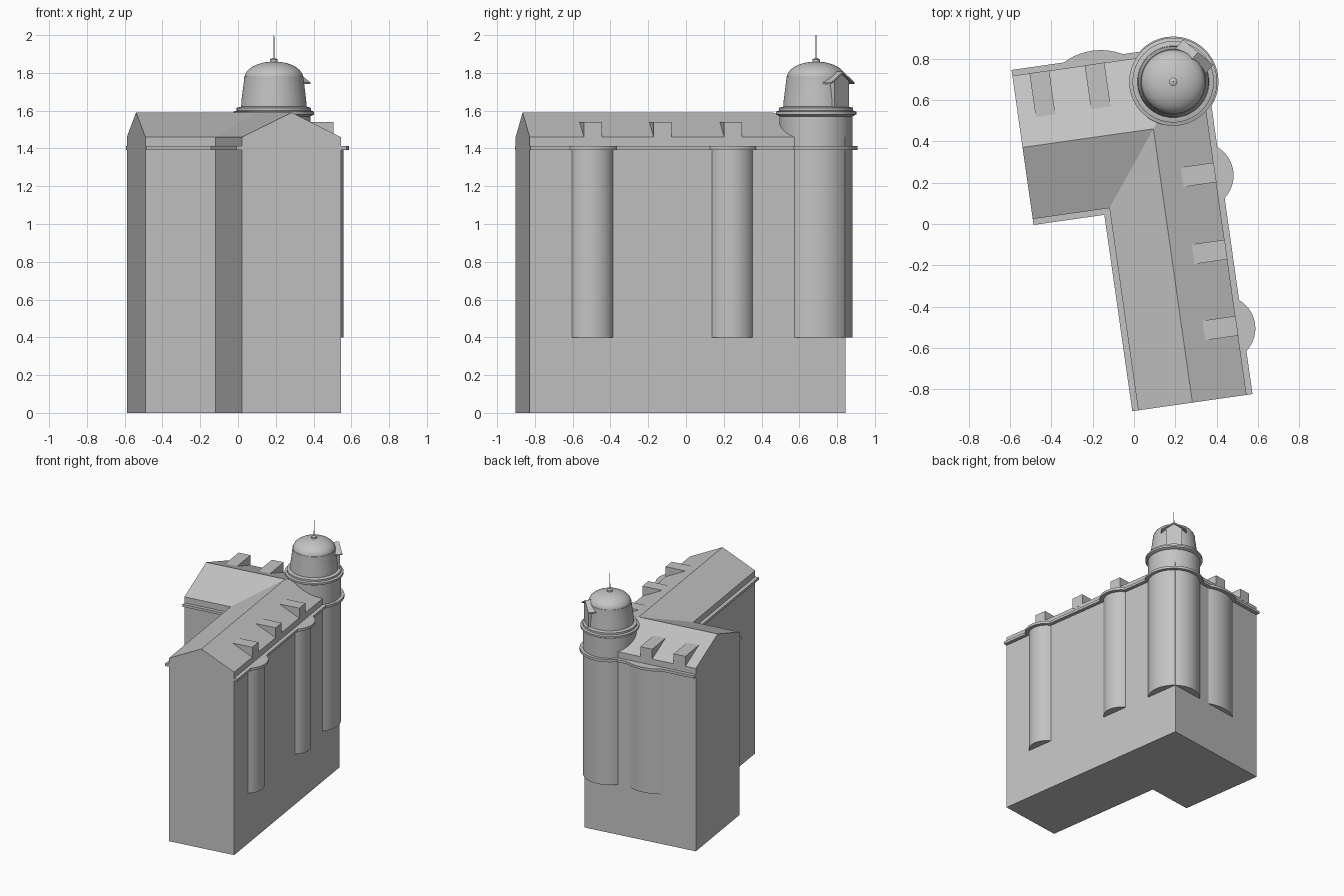
import bpy, bmesh, math
from mathutils import Vector, Matrix

cube = bpy.data.objects.get("Cube")
if cube:
    bpy.data.objects.remove(cube, do_unlink=True)

TURN = math.radians(8.1)          # whole building is turned on its plot
WEST, INNER, EAST = -0.482, -0.107, 0.423
FRONT, NOOK, BACK = -0.896, 0.093, 0.793
EAVE, RIDGE = 1.46, 1.59
LIP = 0.029                       # cornice overhang
DRUM_BASE, CORNICE_LOW, CORNICE_TOP = 0.4, 1.392, 1.412
RIDGE_U, RIDGE_V = (INNER + EAST) / 2, (NOOK + BACK) / 2
TOWER = (0.285, 0.655)

grey = bpy.data.materials.new("stone_grey")
grey.use_nodes = True
colour = (0.55, 0.55, 0.55, 1)
grey.diffuse_color = colour
grey.node_tree.nodes["Principled BSDF"].inputs["Base Color"].default_value = colour


def finish(name, bm, smooth=False):
    bmesh.ops.recalc_face_normals(bm, faces=bm.faces)
    mesh = bpy.data.meshes.new(name)
    bm.to_mesh(mesh)
    bm.free()
    mesh.materials.append(grey)
    ob = bpy.data.objects.new(name, mesh)
    bpy.context.collection.objects.link(ob)
    ob.rotation_euler.z = TURN
    if smooth:
        bpy.ops.object.select_all(action='DESELECT')
        ob.select_set(True)
        bpy.context.view_layer.objects.active = ob
        bpy.ops.object.shade_smooth_by_angle(angle=math.radians(30))
    return ob


def prism(name, outline, z0, z1):
    bm = bmesh.new()
    base = bm.faces.new([bm.verts.new((x, y, z0)) for x, y in outline])
    top = bmesh.ops.extrude_face_region(bm, geom=[base])["geom"]
    bmesh.ops.translate(bm, vec=(0, 0, z1 - z0),
                        verts=[v for v in top if isinstance(v, bmesh.types.BMVert)])
    return finish(name, bm)


def box(name, u0, u1, v0, v1, z0, z1):
    return prism(name, [(u0, v0), (u1, v0), (u1, v1), (u0, v1)], z0, z1)


def lathe(name, centre, profile, sides=48):
    """Turn a (radius, height) profile into a closed round solid."""
    bm = bmesh.new()
    rings = []
    for r, z in profile:
        rings.append([bm.verts.new((centre[0] + r * math.cos(math.tau * i / sides),
                                    centre[1] + r * math.sin(math.tau * i / sides), z))
                      for i in range(sides)])
    for low, high in zip(rings, rings[1:]):
        for i in range(sides):
            j = (i + 1) % sides
            bm.faces.new((low[i], low[j], high[j], high[i]))
    bm.faces.new(rings[0])
    bm.faces.new(rings[-1])
    return finish(name, bm, smooth=True)


def drum(name, centre, r, z0, z1):
    return lathe(name, centre, [(r, z0), (r, z1)], 64)


# L-shaped house with gabled wings and a hipped outer corner
plan = [(WEST, BACK), (WEST, NOOK), (INNER, NOOK),
        (INNER, FRONT), (EAST, FRONT), (EAST, BACK)]
bm = bmesh.new()
low = [bm.verts.new((u, v, 0)) for u, v in plan]
eave = [bm.verts.new((u, v, EAVE)) for u, v in plan]
west_peak = bm.verts.new((WEST, RIDGE_V, RIDGE))
front_peak = bm.verts.new((RIDGE_U, FRONT, RIDGE))
joint = bm.verts.new((RIDGE_U, RIDGE_V, RIDGE))
bm.faces.new(low)
peaks = {0: [west_peak], 3: [front_peak]}
for i in range(6):
    j = (i + 1) % 6
    bm.faces.new([low[i], low[j], eave[j]] + peaks.get(i, []) + [eave[i]])
a, b, c, d, e, f = eave
for face in ((b, c, joint, west_peak), (c, d, front_peak, joint),
             (e, f, joint, front_peak), (f, a, west_peak, joint)):
    bm.faces.new(face)
finish("house_body", bm)

# Cornice band, cut back at the corner covered by the tower
prism("cornice", [(WEST, BACK + LIP), (WEST, NOOK - LIP), (INNER - LIP, NOOK - LIP),
                  (INNER - LIP, FRONT), (EAST + LIP, FRONT), (EAST + LIP, TOWER[1]),
                  (EAST, BACK), (TOWER[0], BACK + LIP)], CORNICE_LOW, CORNICE_TOP)

# Rounded bays with their cornices
for name, centre, r in (("east_bay_front", (0.353, -0.561), 0.13),
                        ("east_bay_back", (0.353, 0.187), 0.13),
                        ("back_bay", (-0.082, 0.56), 0.27)):
    drum(name, centre, r, DRUM_BASE, CORNICE_LOW + 0.005)
    drum(name + "_cornice", centre, r + LIP, CORNICE_LOW, CORNICE_TOP)

# Flat-topped roof dormers
HALF = 0.048
for i, v in enumerate((-0.558, -0.185, 0.192)):
    box(f"east_dormer_{i + 1}", 0.24, EAST + 0.001, v - HALF, v + HALF, EAVE - 0.01, 1.539)
for i, u in enumerate((-0.35, -0.08)):
    box(f"back_dormer_{i + 1}", u - HALF, u + HALF, 0.55, BACK + 0.001, EAVE - 0.01, 1.539)

# Corner tower: shaft, rings, tapered lantern and dome
drum("tower_shaft", TOWER, 0.194, DRUM_BASE, 1.58)
drum("tower_cornice", TOWER, 0.219, CORNICE_LOW, CORNICE_TOP)
lathe("tower_ring", TOWER, [(0.194, 1.57), (0.213, 1.58), (0.213, 1.595),
                            (0.197, 1.6), (0.197, 1.615), (0.17, 1.622)], 64)
lathe("tower_lantern", TOWER, [(0.174, 1.61), (0.171, 1.66), (0.157, 1.77),
                               (0.157, 1.78)], 64)
dome = [(0.155 * math.cos(t), 1.775 + 0.085 * math.sin(t))
        for t in (math.radians(9 * k) for k in range(10))]
dome[-1] = (0.01, 1.86)
lathe("tower_dome", TOWER, dome, 64)
lathe("dome_cap", TOWER, [(0.02, 1.85), (0.02, 1.872), (0.008, 1.878)], 16)
lathe("finial", TOWER, [(0.003, 1.87), (0.002, 2.0)], 8)

# Gabled hatch on the dome, facing the outer corner
facing = math.radians(50) - TURN


def hatch_part(name, section, near, far):
    """Extrude a (sideways, height) section outward from the tower axis."""
    bm = bmesh.new()
    ends = [[bm.verts.new((depth, s, z)) for s, z in section] for depth in (near, far)]
    for end in ends:
        bm.faces.new(end)
    for i in range(len(section)):
        j = (i + 1) % len(section)
        bm.faces.new((ends[0][i], ends[0][j], ends[1][j], ends[1][i]))
    place = Matrix.Translation(Vector((*TOWER, 0))) @ Matrix.Rotation(facing, 4, 'Z')
    bmesh.ops.transform(bm, matrix=place, verts=bm.verts)
    finish(name, bm)


hatch_part("hatch_body", [(-0.06, 1.6), (0.06, 1.6), (0.06, 1.755),
                          (0, 1.795), (-0.06, 1.755)], 0.08, 0.178)
hatch_part("hatch_roof", [(-0.095, 1.742), (0, 1.796), (0.095, 1.742),
                          (0.095, 1.75), (0, 1.808), (-0.095, 1.75)], 0.08, 0.187)
